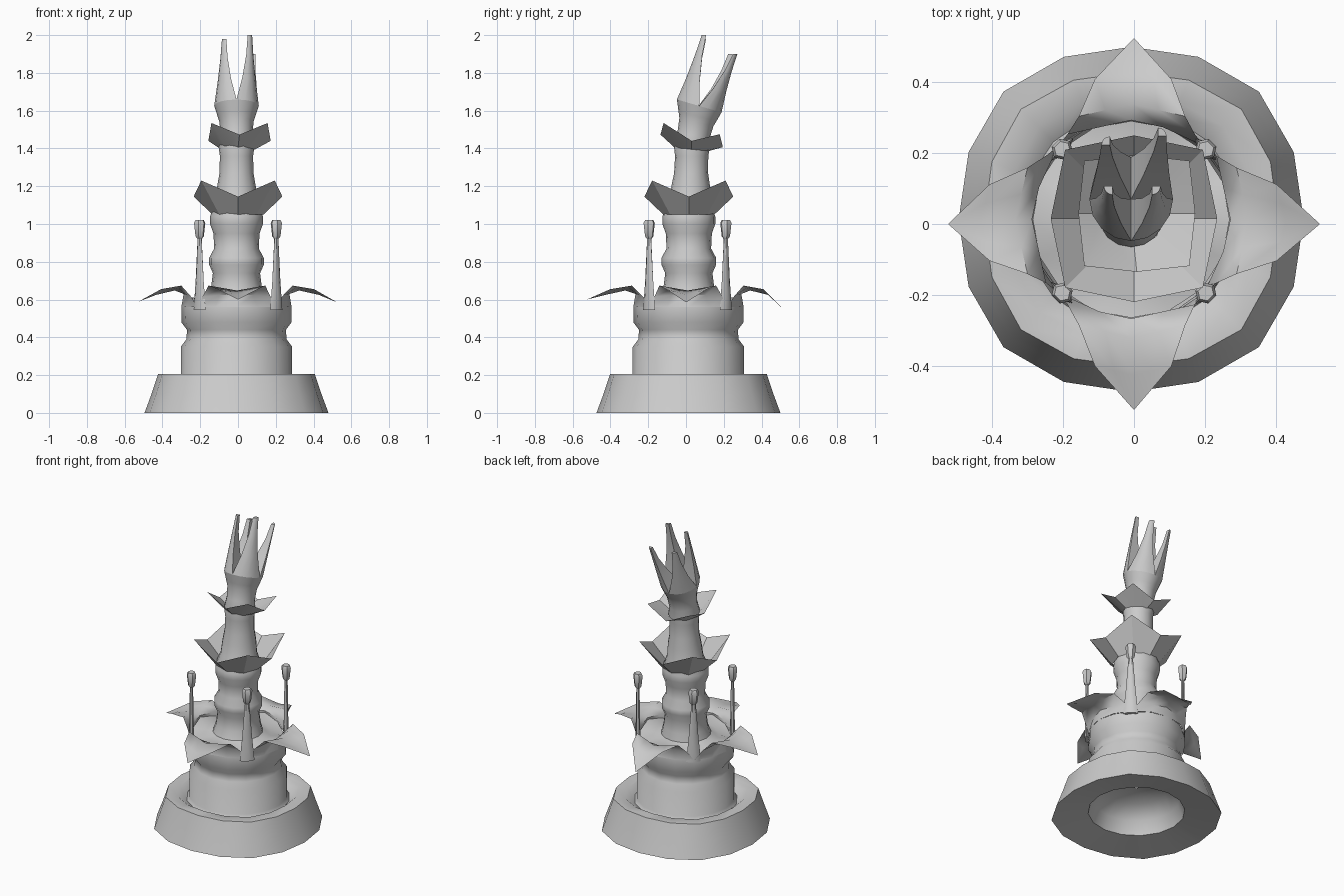
import bpy, bmesh
from math import sin, cos, pi, radians
from mathutils import Vector

if "Cube" in bpy.data.objects:
    bpy.data.objects.remove(bpy.data.objects["Cube"])

OX, OY = -.008, .013          # slight off-centre shift of the body


def finish(name, bm, angle=40):
    bmesh.ops.remove_doubles(bm, verts=bm.verts, dist=0.0005)
    bmesh.ops.dissolve_degenerate(bm, edges=bm.edges, dist=0.0005)
    bmesh.ops.recalc_face_normals(bm, faces=bm.faces)
    me = bpy.data.meshes.new(name)
    bm.to_mesh(me)
    bm.free()
    ob = bpy.data.objects.new(name, me)
    bpy.context.collection.objects.link(ob)
    bpy.ops.object.select_all(action='DESELECT')
    ob.select_set(True)
    bpy.context.view_layer.objects.active = ob
    bpy.ops.object.shade_smooth_by_angle(angle=radians(angle))
    return ob


def loft(bm, rows, closed):
    """Bridge rows of points with quads."""
    vr = [[bm.verts.new(p) for p in r] for r in rows]
    n = len(rows[0])
    for a, b in zip(vr, vr[1:]):
        for i in range(n if closed else n - 1):
            j = (i + 1) % n
            bm.faces.new((a[i], a[j], b[j], b[i]))
    return vr


def ring(n, ra, za, rd=None, zd=None, cy=OY, tilt=0.0, cx=OX):
    """Ring whose radius/height differ on the axes (ra, za) and diagonals (rd, zd)."""
    rd = ra if rd is None else rd
    zd = za if zd is None else zd
    pts = []
    for i in range(n):
        a = 2 * pi * i / n
        t = abs(sin(2 * a)) ** 2.5
        r = ra + (rd - ra) * t
        y = r * sin(a)
        pts.append((cx + r * cos(a), cy + y, za + (zd - za) * t - tilt * y))
    return pts


# flared base with hollowed underside, and lower body
bm = bmesh.new()
loft(bm, [ring(16, *p) for p in [
    (.01, .2), (.18, .19), (.26, .12), (.29, .035),
    (.487, 0, .51, 0), (.45, .1, .475, .1), (.415, .205, .44, .205), (.345, .205, .37, .205),
    (.31, .17), (.295, .19), (.295, .35), (.265, .39), (.262, .44), (.292, .48),
    (.292, .56, .285, .56)]], True)
finish("base_body", bm)

# four drooping channelled petals growing from the body rim
bm = bmesh.new()
for k, ztip in enumerate([.585, .54, .59, .6]):
    q = k * pi / 2
    rows = [[(.292 * cos(u * pi / 4), .292 * sin(u * pi / 4), .56) for u in (-1, -.5, 0, .5, 1)]]
    # centre radius, edge radius, half width, centre z, edge z
    for rc, re, w, zc, ze in [(.28, .24, .18, .63, .615), (.33, .295, .15, .648, .674),
                              (.43, .405, .108, .625, .655), (.525, .525, .0, ztip, ztip)]:
        rows.append([(rc + (re - rc) * abs(u), w * u, zc + (ze - zc) * abs(u))
                     for u in (-1, -.5, 0, .5, 1)])
    fade = [1, 1, .7, .3, 0]
    rows = [[(x * cos(q) - y * sin(q) + OX * f, x * sin(q) + y * cos(q) + OY * f, z)
             for x, y, z in r] for r, f in zip(rows, fade)]
    loft(bm, rows, False)
finish("petals", bm, 50)

# bulging stem, leaning back near the top; its foot fills the petal bowl
bm = bmesh.new()
loft(bm, [ring(16, .278, .62, .28, .56), ring(16, .2, .605, .2, .58)]
     + [ring(16, r, z, cy=cy, tilt=t) for r, z, cy, t in [
        (.15, .61, .01, 0), (.135, .66, .015, 0), (.125, .74, .015, 0),
        (.145, .785, .015, 0), (.145, .82, .015, 0), (.118, .87, .015, 0), (.122, .95, .015, 0),
        (.14, 1.0, .015, 0), (.14, 1.04, .015, 0), (.11, 1.12, .02, 0), (.102, 1.2, .025, 0),
        (.09, 1.27, .027, 0), (.088, 1.36, .03, 0), (.095, 1.41, .03, .1), (.085, 1.47, .04, .2),
        (.09, 1.54, .055, .25), (.1, 1.57, .06, .28), (.118, 1.625, .07, .29)]], True)
finish("stem", bm)

# pointed collars
for name, rings in [
    ("lower_collar", [(.135, 1.05, .14, 1.05, .015, 0, 0), (.235, 1.145, .275, 1.23, .015, 0, 0)]),
    ("upper_collar", [(.09, 1.395, .09, 1.395, .03, .1, 0), (.165, 1.44, .21, 1.505, .03, .2, .008)]),
]:
    bm = bmesh.new()
    loft(bm, [ring(8, *p) for p in rings], True)
    finish(name, bm, 25)

# four solid crown spikes rising from the cup rim and meeting at its centre
bm = bmesh.new()
rim = [Vector(p) for p in ring(16, .118, 1.625, cy=.07, tilt=.29)]
tips = [(.085, .265, 1.9), (-.085, .24, 1.9), (-.078, .09, 1.98), (.068, .09, 2.0)]
for k, tip in enumerate(tips):
    pts = [rim[(4 * k + j) % 16] for j in range(5)]
    mid = pts[2]
    pts.append(Vector((OX, .07, 1.63)))
    rows = []
    for t, s in [(0, 1), (.35, .6), (.7, .32), (1, .2)]:
        c = mid.lerp(Vector(tip), t)
        offs = [(p - mid) * s for p in pts]
        for o in offs:
            o.z *= 1 - t
        rows.append([c + o for o in offs])
    vr = loft(bm, rows, True)
    bm.faces.new(vr[-1])
finish("crown_spikes", bm, 50)

# four stamens between the petals: flat tapering stalk with a small bud
for k in range(4):
    a = pi / 4 + k * pi / 2
    rad, tan = Vector((cos(a), sin(a), 0)), Vector((-sin(a), cos(a), 0))
    bm = bmesh.new()
    rows = []
    for z, w, d in [(.545, .045, .014), (.7, .03, .012), (.92, .014, .01), (.935, .024, .022),
                    (1.005, .032, .03), (1.02, .024, .022)]:
        c = rad * .287 + Vector((0, .008, z))
        rows.append([c + tan * (w * cos(i * pi / 3)) + rad * (d * sin(i * pi / 3))
                     for i in range(6)])
    vr = loft(bm, rows, True)
    bm.faces.new(vr[-1])
    bm.faces.new(vr[0])
    finish("stamen_%d" % (k + 1), bm, 35)
